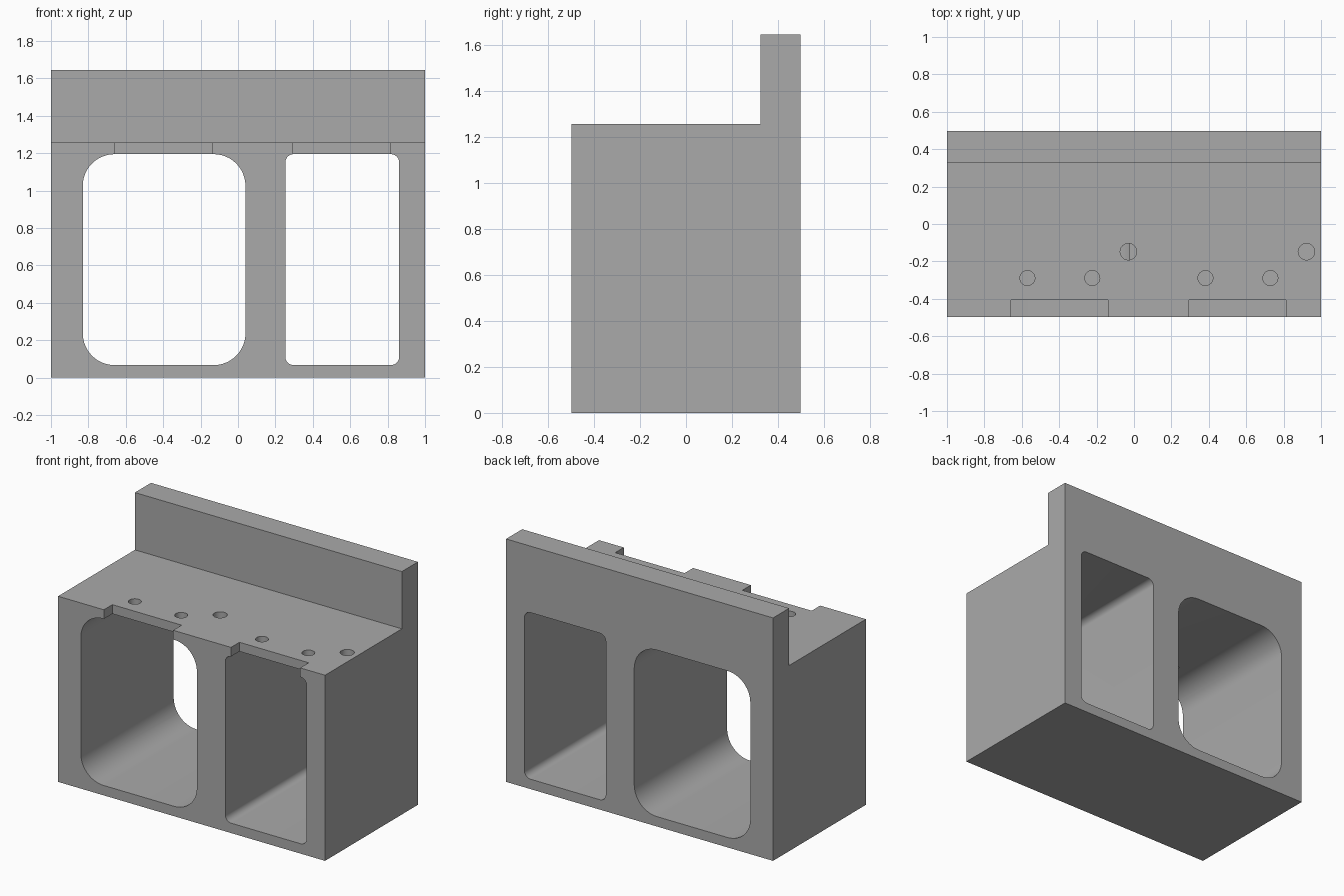
import bpy, bmesh
from math import sin, cos, pi, radians
from mathutils import Vector

if "Cube" in bpy.data.objects:
    bpy.data.objects.remove(bpy.data.objects["Cube"], do_unlink=True)

HALF_DEPTH = 0.497
SHELF_TOP = 1.257
CEILING = 1.195

grey = bpy.data.materials.new("plain grey")
grey.use_nodes = True
colour = (0.4, 0.4, 0.4, 1)
grey.diffuse_color = colour
grey.node_tree.nodes["Principled BSDF"].inputs["Base Color"].default_value = colour


def prism(name, points, direction):
    """Extrude a closed outline of 3D points along a direction."""
    bm = bmesh.new()
    face = bm.faces.new([bm.verts.new(p) for p in points])
    out = bmesh.ops.extrude_face_region(bm, geom=[face])
    moved = [v for v in out["geom"] if isinstance(v, bmesh.types.BMVert)]
    bmesh.ops.translate(bm, verts=moved, vec=Vector(direction))
    bmesh.ops.recalc_face_normals(bm, faces=bm.faces)
    mesh = bpy.data.meshes.new(name)
    bm.to_mesh(mesh)
    bm.free()
    mesh.materials.append(grey)
    obj = bpy.data.objects.new(name, mesh)
    bpy.context.collection.objects.link(obj)
    return obj


def rounded_opening(x0, x1, z0, z1, r, steps=12):
    """Rounded rectangle running front to back."""
    points = []
    corners = [(x1 - r, z1 - r), (x0 + r, z1 - r), (x0 + r, z0 + r), (x1 - r, z0 + r)]
    for quarter, (cx, cz) in enumerate(corners):
        for i in range(steps + 1):
            a = (quarter + i / steps) * pi / 2
            points.append((cx + r * cos(a), -1, cz + r * sin(a)))
    return prism("opening_cutter", points, (0, 2, 0))


def notch(x0, x1):
    """Slot through the front edge of the shelf."""
    z = CEILING - 0.03
    back = -0.406
    return prism("notch_cutter", [(x0, -1, z), (x1, -1, z), (x1, back, z), (x0, back, z)], (0, 0, 0.5))


def hole(x, y, r, depth, sides=32):
    """Round hole drilled down from the shelf."""
    ring = [2 * pi * i / sides for i in range(sides)]
    return prism("hole_cutter", [(x + r * cos(a), y + r * sin(a), SHELF_TOP - depth) for a in ring], (0, 0, depth + 0.1))


# Block with a raised wall along the back
outline = [(-HALF_DEPTH, 0), (HALF_DEPTH, 0), (HALF_DEPTH, 1.645),
           (0.325, 1.645), (0.325, SHELF_TOP), (-HALF_DEPTH, SHELF_TOP)]
body = prism("block_body", [(-1, y, z) for y, z in outline], (2, 0, 0))

# Two openings, each with its notch and three holes
cutters = [rounded_opening(-0.83, 0.04, 0.067, CEILING, 0.17),
           rounded_opening(0.253, 0.862, 0.067, CEILING, 0.045)]
for shift in (0, 0.952):
    cutters.append(notch(-0.657 + shift, -0.138 + shift))
    cutters.append(hole(-0.57 + shift, -0.289, 0.04, 0.1))
    cutters.append(hole(-0.223 + shift, -0.289, 0.04, 0.1))
    cutters.append(hole(-0.03 + shift, -0.148, 0.044, 0.1))

bpy.ops.object.select_all(action='DESELECT')
bpy.context.view_layer.objects.active = body
body.select_set(True)
for cutter in cutters:
    cutter.hide_render = True
    mod = body.modifiers.new("cut", 'BOOLEAN')
    mod.operation = 'DIFFERENCE'
    mod.solver = 'EXACT'
    mod.object = cutter
    bpy.ops.object.modifier_apply(modifier=mod.name)
for cutter in cutters:
    bpy.data.objects.remove(cutter, do_unlink=True)

# Smooth rounded corners, crisp edges
bpy.ops.object.shade_smooth_by_angle(angle=radians(30))
